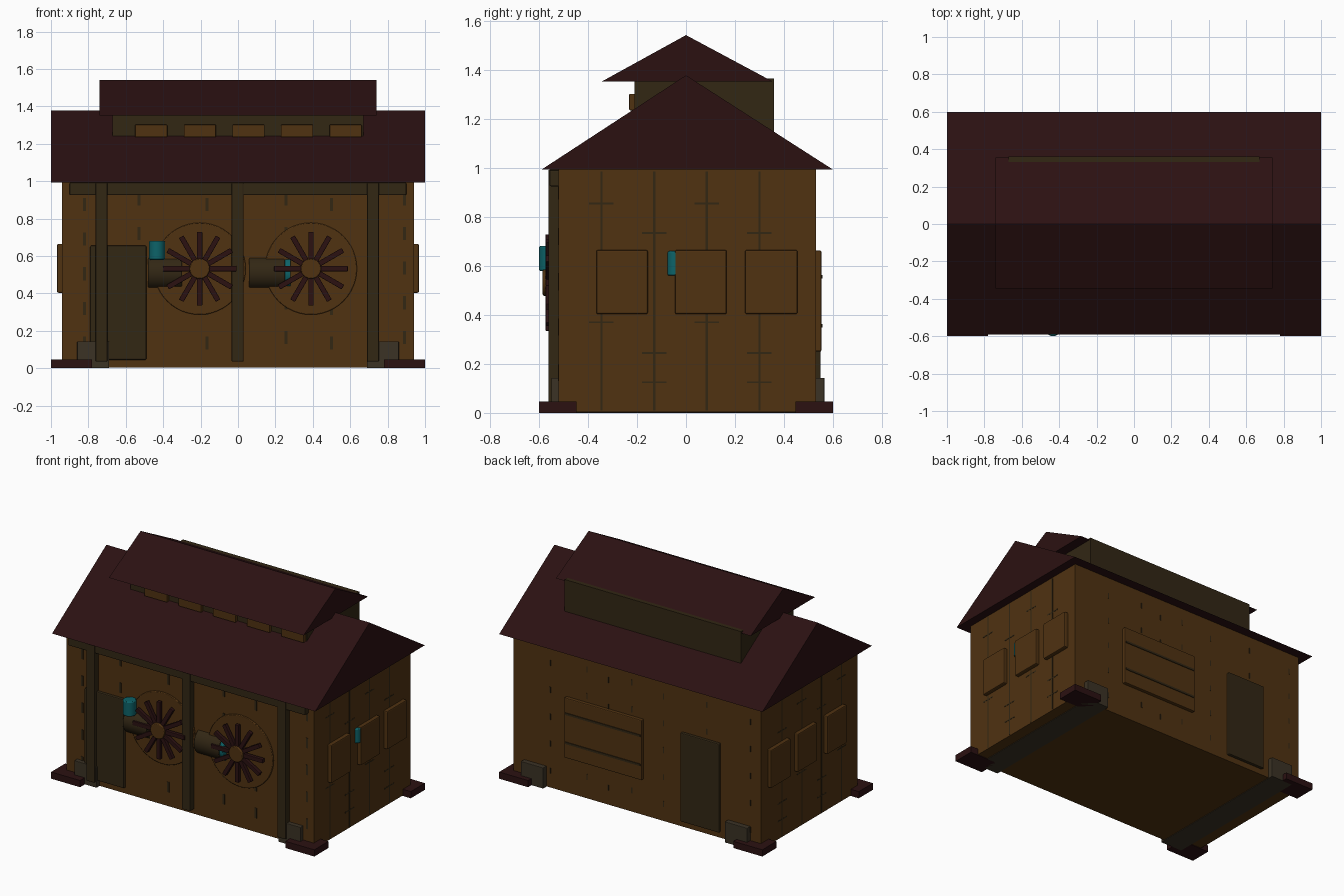
import bpy, bmesh, math
from mathutils import Matrix

if "Cube" in bpy.data.objects:
    bpy.data.objects.remove(bpy.data.objects["Cube"])


def material(name, rgb):
    m = bpy.data.materials.new(name)
    m.diffuse_color = (*rgb, 1)
    m.use_nodes = True
    m.node_tree.nodes["Principled BSDF"].inputs["Base Color"].default_value = m.diffuse_color
    return m


WALL = material("brown wall", (0.080, 0.032, 0.0056))
ROOF = material("dark red", (0.024, 0.0055, 0.0058))
OLIVE = material("dark olive", (0.032, 0.020, 0.007))
CYAN = material("teal", (0.004, 0.125, 0.14))
GREY = material("warm grey", (0.043, 0.032, 0.018))


def finish(name, bm, mat, bevel=0.0, smooth=False):
    bmesh.ops.recalc_face_normals(bm, faces=bm.faces)
    me = bpy.data.meshes.new(name)
    bm.to_mesh(me)
    bm.free()
    me.materials.append(mat)
    ob = bpy.data.objects.new(name, me)
    bpy.context.collection.objects.link(ob)
    if bevel:
        mod = ob.modifiers.new("bevel", 'BEVEL')
        mod.width = bevel
        mod.segments = 2
    if smooth:
        bpy.context.view_layer.objects.active = ob
        ob.select_set(True)
        bpy.ops.object.shade_smooth_by_angle(angle=math.radians(35))
        ob.select_set(False)
    return ob


def add_box(bm, x, y, z, mat=Matrix()):
    size = Matrix.Diagonal((x[1] - x[0], y[1] - y[0], z[1] - z[0], 1))
    mid = Matrix.Translation((sum(x) / 2, sum(y) / 2, sum(z) / 2))
    bmesh.ops.create_cube(bm, size=1, matrix=mat @ mid @ size)


def box(name, x, y, z, mat, bevel=0.0):
    bm = bmesh.new()
    add_box(bm, x, y, z)
    return finish(name, bm, mat, bevel)


def cylinder(name, centre, r, length, axis, mat, bevel=0.0, sides=32):
    rot = {'x': Matrix.Rotation(math.pi / 2, 4, 'Y'),
           'y': Matrix.Rotation(math.pi / 2, 4, 'X'), 'z': Matrix()}[axis]
    bm = bmesh.new()
    bmesh.ops.create_cone(bm, cap_ends=True, segments=sides, radius1=r, radius2=r,
                          depth=length, matrix=Matrix.Translation(centre) @ rot)
    ob = finish(name, bm, mat, 0, True)
    if bevel:
        mod = ob.modifiers.new("bevel", 'BEVEL')
        mod.width = bevel
        mod.segments = 2
    return ob


def gable(name, hx, y0, y1, z0, z1, mat):
    # triangular prism with its ridge along x
    bm = bmesh.new()
    f = bm.faces.new([bm.verts.new((-hx, y, z)) for y, z in ((y0, z0), (y1, z0), (0, z1))])
    r = bmesh.ops.extrude_face_region(bm, geom=[f])
    bmesh.ops.translate(bm, vec=(2 * hx, 0, 0),
                        verts=[v for v in r["geom"] if isinstance(v, bmesh.types.BMVert)])
    return finish(name, bm, mat)


# main body and roofs
box("body", (-0.94, 0.94), (-0.52, 0.53), (0.004, 1.0), WALL)
gable("main_roof", 1.0, -0.59, 0.60, 0.993, 1.378, ROOF)
box("roof_monitor", (-0.67, 0.67), (-0.21, 0.36), (1.05, 1.365), OLIVE)
gable("upper_roof", 0.74, -0.345, 0.355, 1.352, 1.542, ROOF)
for i in range(5):
    x = -0.55 + 0.26 * i
    box("monitor_window", (x, x + 0.172), (-0.232, -0.2), (1.235, 1.302), WALL, 0.004)

# corner pads and the grey sleepers between them
for sx in (-1, 1):
    box("sleeper", sorted((sx * 0.69, sx * 0.86)), (-0.55, 0.565), (0.0, 0.143), GREY, 0.003)
    for sy in (-1, 1):
        box("corner_pad", sorted((sx * 0.78, sx)), sorted((sy * 0.447, sy * 0.6)),
            (0, 0.046), ROOF)

# front posts and beam
for x in (-0.73, -0.002, 0.722):
    box("front_post", (x - 0.032, x + 0.032), (-0.562, -0.5), (0.035, 0.993), OLIVE, 0.006)
box("front_beam", (-0.9, 0.9), (-0.557, -0.5), (0.925, 0.992), OLIVE, 0.006)

# doors
box("front_door", (-0.79, -0.49), (-0.54, -0.5), (0.045, 0.655), OLIVE, 0.006)
box("back_door", (-0.635, -0.34), (0.5, 0.55), (0.045, 0.655), OLIVE, 0.006)

# back shutter with two rails
box("back_shutter", (-0.05, 0.54), (0.5, 0.553), (0.25, 0.663), WALL, 0.006)
for z in (0.355, 0.555):
    box("shutter_rail", (-0.04, 0.53), (0.54, 0.558), (z - 0.007, z + 0.007), OLIVE)

# side windows, each a plate with a raised inner panel
for sx in (-1, 1):
    for y0, y1 in ((-0.366, -0.156), (-0.045, 0.166), (0.241, 0.455)):
        box("side_window", sorted((sx * 0.92, sx * 0.967)), (y0, y1), (0.403, 0.665), WALL, 0.007)
cylinder("side_lamp", (0.932, -0.045, 0.61), 0.031, 0.1, 'z', CYAN, 0.006)

# fans: backing disc, twelve blades, hub
for x in (-0.205, 0.39):
    cylinder("fan_disc", (x, -0.515, 0.532), 0.246, 0.03, 'y', WALL, 0.004, 48)
    bm = bmesh.new()
    for i in range(12):
        turn = Matrix.Translation((x, 0, 0.532)) @ Matrix.Rotation(i * math.pi / 6, 4, 'Y')
        add_box(bm, (0.03, 0.197), (-0.573, -0.548), (-0.014, 0.014), turn)
    finish("fan_blades", bm, ROOF, 0.003)
    cylinder("fan_hub", (x, -0.553, 0.532), 0.054, 0.064, 'y', WALL, 0.005)

# motors behind the fans and teal fittings
for x0, x1 in ((-0.48, -0.3), (0.06, 0.25)):
    cylinder("fan_motor", ((x0 + x1) / 2, -0.478, 0.51), 0.09, x1 - x0, 'x', OLIVE, 0.004)
cylinder("motor_cap", (0.267, -0.478, 0.51), 0.088, 0.03, 'x', CYAN, 0.004)
cylinder("front_lamp", (-0.433, -0.558, 0.63), 0.042, 0.102, 'z', CYAN, 0.006)

# plank seams: short dashes front and back, thin strips on the sides
bm = bmesh.new()
for k, x in enumerate((-0.82, -0.53, -0.165, 0.257, 0.5, 0.89)):
    for j in range(5):
        z = 0.1 + 0.185 * j + 0.03 * (k % 2)
        add_box(bm, (x - 0.008, x + 0.008), (-0.5225, -0.515), (z, z + 0.07))
for k, x in enumerate((0.66, 0.38, 0.22, 0.04, -0.2, -0.53, -0.86)):
    for j in range(5):
        z = 0.1 + 0.185 * j + 0.03 * (k % 2)
        add_box(bm, (x - 0.004, x + 0.004), (0.525, 0.5315), (z, z + 0.04))
for sx in (-1, 1):
    for y in (-0.345, -0.13, 0.085, 0.3):
        add_box(bm, sorted((sx * 0.93, sx * 0.9412)), (y - 0.005, y + 0.005), (0.01, 0.985))
    for k, y in enumerate((-0.345, -0.13, 0.085, 0.3)):
        for z in ((0.37, 0.855) if k % 2 == 0 else (0.125, 0.245, 0.735)):
            add_box(bm, sorted((sx * 0.93, sx * 0.9412)), (y - 0.05, y + 0.05),
                    (z - 0.004, z + 0.004))
finish("plank_seams", bm, OLIVE)
